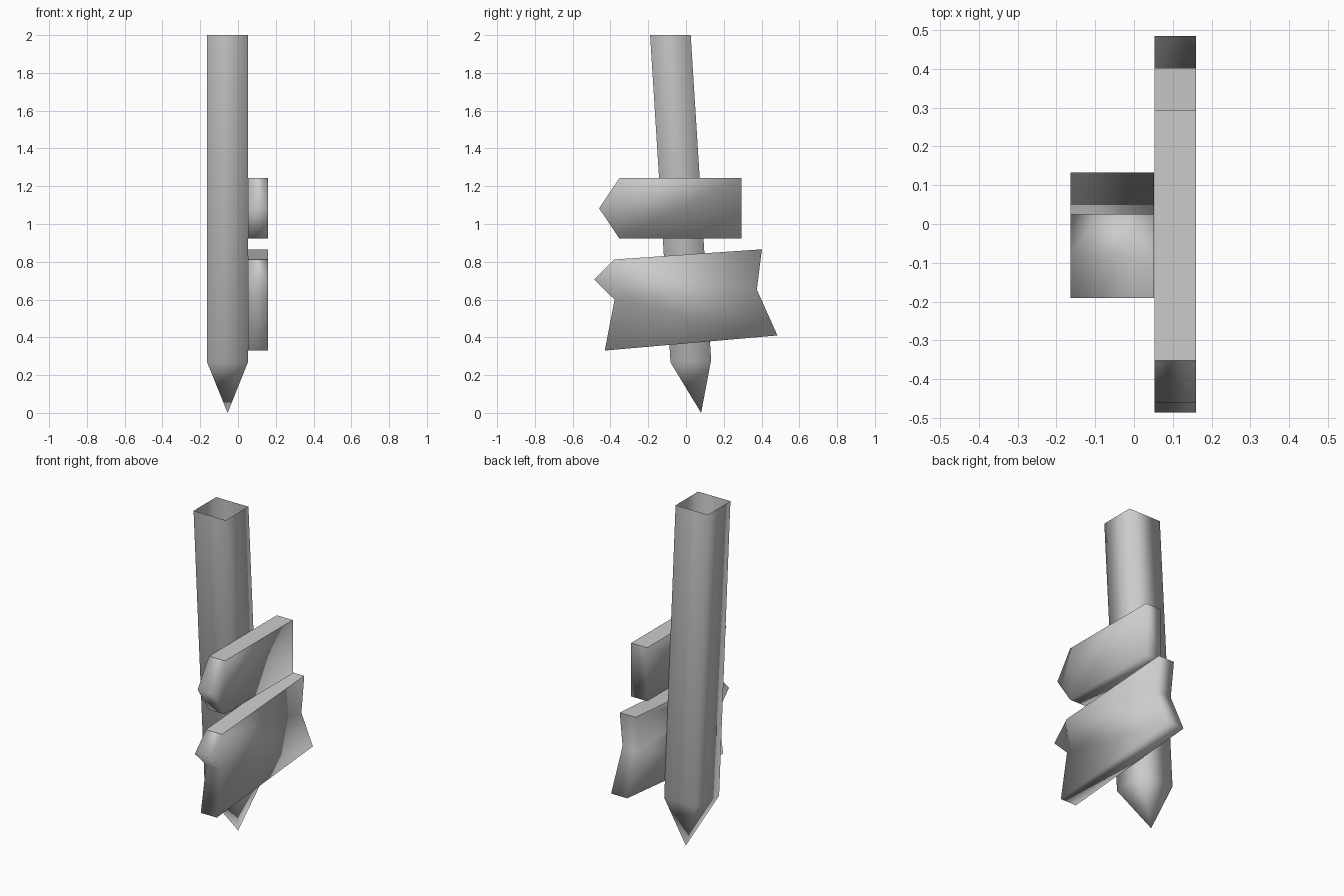
import bpy, bmesh

if "Cube" in bpy.data.objects:
    bpy.data.objects.remove(bpy.data.objects["Cube"])


def finish(bm, name):
    mesh = bpy.data.meshes.new(name)
    bmesh.ops.recalc_face_normals(bm, faces=bm.faces)
    for f in bm.faces:
        f.smooth = True
    bm.to_mesh(mesh)
    bm.free()
    obj = bpy.data.objects.new(name, mesh)
    bpy.context.collection.objects.link(obj)
    return obj


def board(name, outline, top_edge, x0=0.053, x1=0.16):
    """Extrude a (y, z) outline along x; the top side keeps crisp edges."""
    bm = bmesh.new()
    back = [bm.verts.new((x0, y, z)) for y, z in outline]
    front = [bm.verts.new((x1, y, z)) for y, z in outline]
    bm.faces.new(back[::-1])
    bm.faces.new(front)
    n = len(outline)
    for i in range(n):
        j = (i + 1) % n
        f = bm.faces.new((back[i], back[j], front[j], front[i]))
        if i == top_edge:
            for e in f.edges:
                e.smooth = False
    return finish(bm, name)


# Leaning square post: open at the top, sharpened to a point at the bottom
bm = bmesh.new()
xa, xb = -0.163, 0.052
rings = []
for ya, za, yb, zb in ((-0.19, 2.0, 0.025, 2.0), (-0.082, 0.267, 0.133, 0.28)):
    rings.append([bm.verts.new(p) for p in
                  ((xa, ya, za), (xb, ya, za), (xb, yb, zb), (xa, yb, zb))])
tip = bm.verts.new((-0.055, 0.08, 0.0))
top, low = rings
for i in range(4):
    j = (i + 1) % 4
    bm.faces.new((top[i], low[i], low[j], top[j]))
    bm.faces.new((low[i], tip, low[j]))
finish(bm, "post")

# Upper sign board with one pointed end
board("upper_board", [(-0.46, 1.083), (-0.352, 0.922), (0.293, 0.922),
                      (0.293, 1.244), (-0.352, 1.244)], top_edge=3)

# Lower sign board, tilted, with broken ends
board("lower_board", [(-0.486, 0.706), (-0.378, 0.60), (-0.43, 0.33),
                      (0.484, 0.41), (0.375, 0.653), (0.402, 0.866),
                      (-0.38, 0.812)], top_edge=5)
